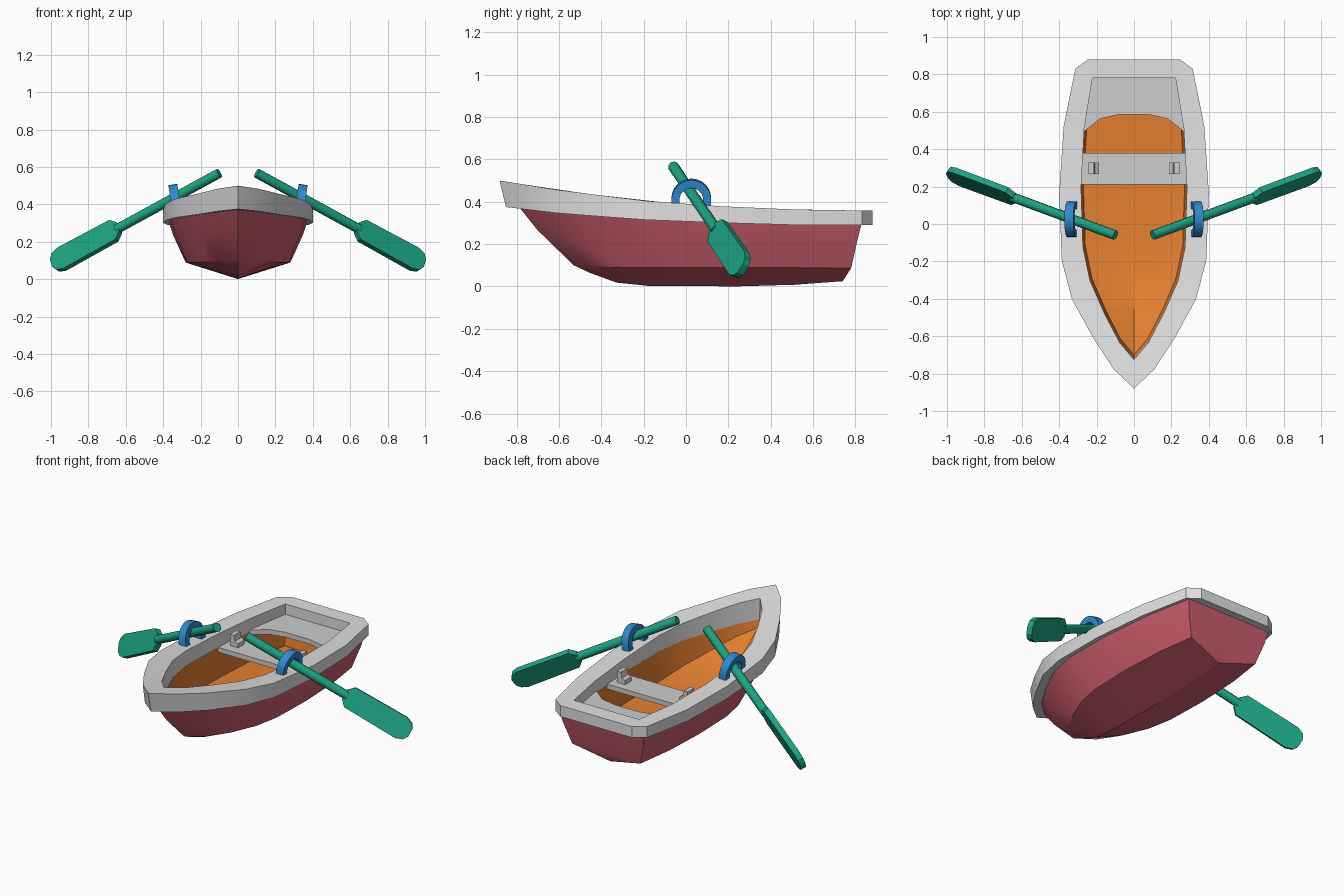
import bpy, bmesh, math
from mathutils import Vector as V

if "Cube" in bpy.data.objects:
    bpy.data.objects.remove(bpy.data.objects["Cube"])


def material(name, rgb):
    m = bpy.data.materials.new(name)
    m.diffuse_color = (*rgb, 1)
    m.use_nodes = True
    m.node_tree.nodes["Principled BSDF"].inputs["Base Color"].default_value = m.diffuse_color
    return m


RED = material("red_hull", (0.61, 0.112, 0.152))
ORANGE = material("orange_inside", (0.77, 0.21, 0.03))
GREY = material("light_grey", (0.75, 0.75, 0.75))
SEAT = material("seat_grey", (0.61, 0.61, 0.61))
GREEN = material("green_oar", (0.012, 0.36, 0.23))
BLUE = material("blue_lock", (0.03, 0.25, 0.61))


def finish(name, bm, *mats, smooth=None):
    bmesh.ops.remove_doubles(bm, verts=bm.verts, dist=1e-4)
    bmesh.ops.recalc_face_normals(bm, faces=bm.faces)
    me = bpy.data.meshes.new(name)
    bm.to_mesh(me)
    bm.free()
    for m in mats:
        me.materials.append(m)
    if smooth:
        me.shade_smooth()
        me.set_sharp_from_angle(angle=math.radians(smooth))
    ob = bpy.data.objects.new(name, me)
    bpy.context.collection.objects.link(ob)
    return ob


def loft(rows, cyclic_rows, cyclic_points, second_from=99):
    """Quads between rows; row pairs from second_from on get material 1."""
    bm = bmesh.new()
    vs = [[bm.verts.new(p) for p in r] for r in rows]
    n = len(rows[0])
    for i in range(len(rows) - (0 if cyclic_rows else 1)):
        a, b = vs[i], vs[(i + 1) % len(rows)]
        for j in range(n - (0 if cyclic_points else 1)):
            k = (j + 1) % n
            f = bm.faces.new((a[j], a[k], b[k], b[j]))
            f.material_index = int(i >= second_from)
    return bm


def prism(name, pts, depth, mat):
    """Closed solid from a flat outline and an extrusion vector."""
    pts = [V(p) for p in pts]
    bm = loft([pts, [p + V(depth) for p in pts]], False, True)
    bm.verts.ensure_lookup_table()
    n = len(pts)
    bm.faces.new(bm.verts[:n])
    bm.faces.new(bm.verts[n:])
    return finish(name, bm, mat)


def table(pts, u):
    """Piecewise linear lookup."""
    if u <= pts[0][0]:
        return pts[0][1]
    for (a, p), (b, q) in zip(pts, pts[1:]):
        if u <= b:
            return p + (q - p) * (u - a) / (b - a)
    return pts[-1][1]


# Shared boat shape: relative half width from bow to stern, and the sheer line
PLAN = [(0, 0), (.06, .27), (.16, .55), (.28, .83), (.40, .965), (.61, 1), (.82, .94), (1, .785)]
SHEER = [(-.88, .50), (-.6, .455), (-.2, .405), (.2, .376), (.55, .362), (.88, .358)]
DROP = [(-.88, .125), (-.4, .10), (0, .08), (.88, .068)]


def top_z(y):
    return table(SHEER, y)


def low_z(y):
    return top_z(y) - table(DROP, y)


def outline(w, bow, stern, z, tail=(), blunt=1):
    """Stern right -> bow -> stern left; z is a function of y."""
    half = [(w * f ** blunt, bow + (stern - bow) * t) for t, f in PLAN] + list(tail)
    pts = [(x, y) for x, y in reversed(half)] + [(-x, y) for x, y in half[1:]]
    return [V((x, y, z(y))) for x, y in pts]


# Hull: outer skin from keel up, then inner skin down to the floor
KEEL = [(-.53, .10), (-.38, .03), (-.26, .003), (.4, 0), (.74, .025)]
FLOOR_MID = [(-.70, .30), (-.62, .235), (-.5, .16), (-.35, .118), (-.2, .105), (.76, .105)]
FLOOR_EDGE = [(-.70, .30), (-.53, .235), (-.35, .178), (-.2, .135), (0, .11), (.76, .11)]


def line(pts):
    return lambda y: table(pts, y)


hull_rows = [
    outline(0, -.53, .74, line(KEEL)),
    outline(.28, -.53, .78, line([(-.53, .10), (-.3, .09), (.78, .088)]), blunt=.75),
    outline(.348, -.70, .81, line([(-.70, .265), (.81, .222)]), blunt=.95),
    outline(.372, -.79, .83, lambda y: low_z(y) + .012),
    outline(.29, -.73, .785, lambda y: low_z(y) + .01),
    outline(.27, -.70, .76, line(FLOOR_EDGE)),
    outline(0, -.70, .76, line(FLOOR_MID)),
]
bm = loft(hull_rows, False, False, 3)
bm.verts.ensure_lookup_table()
n = len(hull_rows[0])
for i in range(len(hull_rows) - 1):       # transom, outside and inside
    a, b = i * n, (i + 1) * n
    f = bm.faces.new([bm.verts[k] for k in (a, a + n - 1, b + n - 1, b)])
    f.material_index = int(i >= 3)
finish("hull", bm, RED, ORANGE, smooth=24)

# Gunwale: thick rim with a raked stem, its underside meeting the hull top
out_tail, in_tail = [(.245, .88)], [(.17, .78)]
outer_top = outline(.40, -.88, .83, top_z, out_tail)
outer_low = outline(.40, -.88, .83, low_z, out_tail)
for p in outer_low:
    p.y += .03 * max(0, -p.y / .88) ** 3
under = outline(.365, -.78, .82, lambda y: low_z(y) + .006, [(.22, .825)])
inner_low = outline(.283, -.72, .78, lambda y: top_z(y) - 1.12 * table(DROP, y), in_tail)
inner_top = outline(.283, -.725, .78, top_z, in_tail)
finish("gunwale", loft([outer_top, outer_low, under, inner_low, inner_top], True, True), GREY, smooth=28)

# Seats
prism("middle_seat", [(-.285, .21, .262), (.285, .21, .262), (.285, .38, .262), (-.285, .38, .262)],
      (0, 0, .03), SEAT)
arch = [(.225, .79), (.272, .49), (.18, .563), (.08, .585)]
ring = arch + [(-x, y) for x, y in reversed(arch)]
prism("stern_seat", [(x, y, .265) for x, y in ring], (0, 0, .03), SEAT)

# Oar: shaft from handle to blade, axis d, blade width w, blade normal
d = V((1, .37, -.546)).normalized()
w = V((.035, .075, .114))
w = (w - d * w.dot(d)).normalized()
nrm = d.cross(w)
start = V((.10, -.06, .567))
BLADE = [(.64, .028), (.675, .064), (1.01, .068), (1.05, .052), (1.068, .024)]

for s, side in ((1, "right"), (-1, "left")):
    def flip(p):
        return V((p[0] * s, p[1], p[2]))

    # Oar shaft
    rows = []
    for dist, r in ((0, 0), (0, .026), (.66, .026), (.66, 0)):
        rows.append([flip(start + d * dist + (w * math.cos(a) + nrm * math.sin(a)) * r)
                     for a in (math.tau * k / 10 for k in range(10))])
    finish(side + "_oar_shaft", loft(rows, False, True), GREEN, smooth=40)

    # Oar blade
    edge = [(t, h) for t, h in BLADE] + [(t, -h) for t, h in reversed(BLADE)]
    prism(side + "_oar_blade", [flip(start + d * t + w * h - nrm * .017) for t, h in edge],
          flip(nrm * .034), GREEN)

    # Oarlock: arched band standing on the gunwale, leaning outward
    rows = []
    for dx, r in ((-.024, .094), (.024, .094), (.024, .056), (-.024, .056)):
        arc = [(r * math.cos(math.pi * k / 12), .03 + r * math.sin(math.pi * k / 12)) for k in range(13)]
        arc = [(r, 0)] + arc + [(-r, 0)]
        rows.append([flip((.33 + dx + .15 * h, .025 + y, .382 + h - .15 * dx)) for y, h in arc])
    bm = loft(rows, True, False)
    bmesh.ops.holes_fill(bm, edges=[e for e in bm.edges if e.is_boundary], sides=4)
    finish(side + "_oarlock", bm, BLUE, smooth=30)

    # Stepped bracket on the seat
    prof = [(.187, .285), (.187, .318), (.208, .328), (.215, .362), (.243, .362), (.243, .285)]
    prism(side + "_seat_bracket", [flip((x, .268, z)) for x, z in prof], (0, .062, 0), SEAT)
